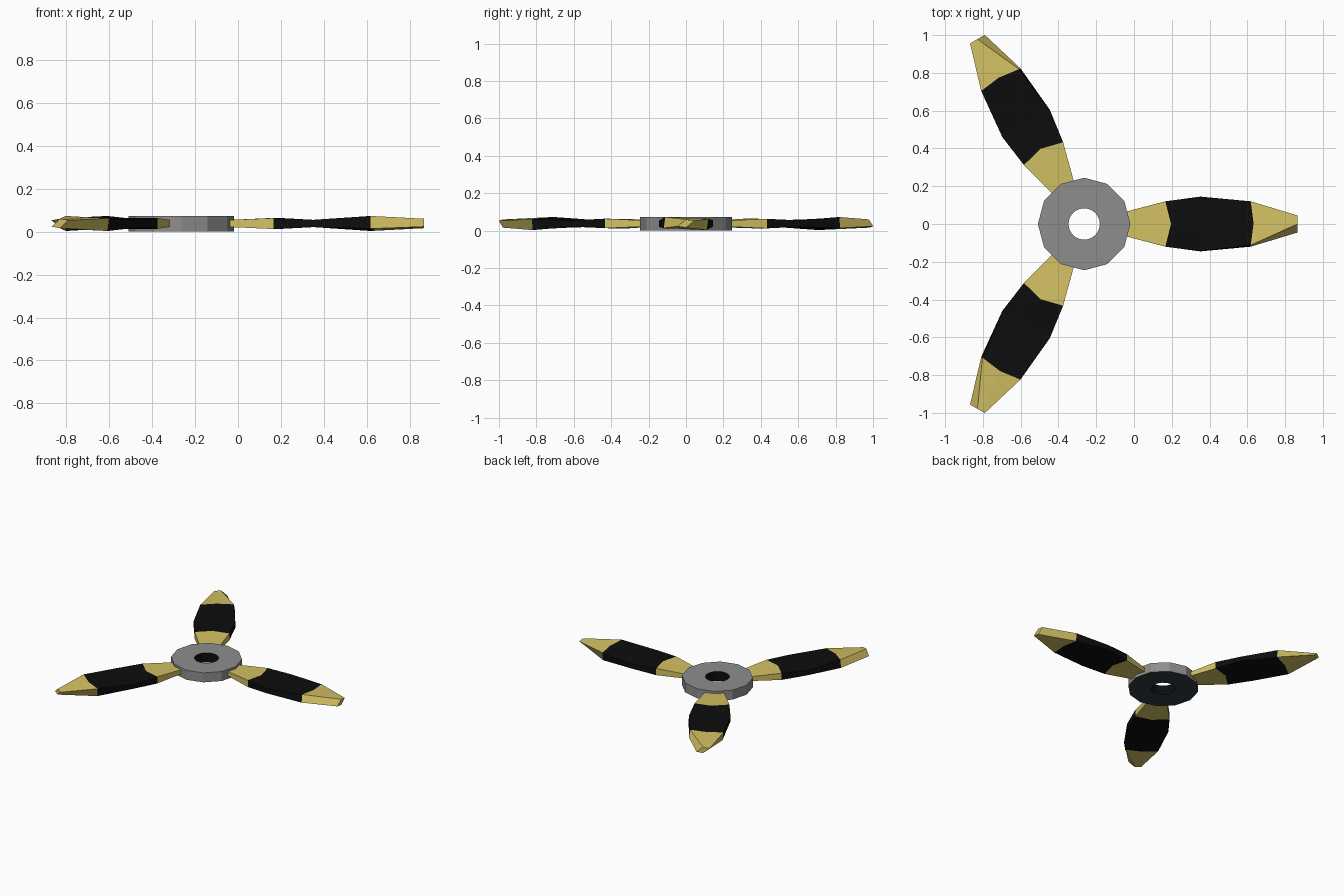
import bpy, math
from mathutils import Matrix

if "Cube" in bpy.data.objects:
    bpy.data.objects.remove(bpy.data.objects["Cube"])

CX = -0.264          # hub axis position
MID = 0.038          # blade mid-plane height


def mat(name, rgb):
    m = bpy.data.materials.new(name)
    m.diffuse_color = (*rgb, 1)
    m.use_nodes = True
    m.node_tree.nodes["Principled BSDF"].inputs["Base Color"].default_value = m.diffuse_color
    return m


yellow = mat("pale_yellow", (0.65, 0.53, 0.125))
black = mat("black", (0.004, 0.004, 0.004))
gray = mat("hub_gray", (0.27, 0.27, 0.27))
teal = mat("dark_slate", (0.03, 0.045, 0.055))


def make(name, verts, faces, mats, idx):
    me = bpy.data.meshes.new(name)
    me.from_pydata(verts, [], faces)
    for m in mats:
        me.materials.append(m)
    for p, i in zip(me.polygons, idx):
        p.material_index = i
    ob = bpy.data.objects.new(name, me)
    bpy.context.collection.objects.link(ob)
    return ob


# Hub: twelve-sided disc with a round hole, slate underside and black bore
N, R, RH, H = 24, 0.245, 0.083, 0.072
verts, faces, idx = [], [], []
for kind, z in (("out", 0), ("out", H), ("in", H), ("in", 0)):
    for i in range(N):
        a = 2 * math.pi * i / N
        r = RH if kind == "in" else R * (math.cos(math.pi / 12) if i % 2 else 1)
        verts.append((CX + r * math.cos(a), r * math.sin(a), z))
for ring, m in enumerate((0, 0, 1, 2)):   # outside, top, bore, underside
    nxt = (ring + 1) % 4
    for i in range(N):
        j = (i + 1) % N
        faces.append((ring * N + i, ring * N + j, nxt * N + j, nxt * N + i))
        idx.append(m)
make("hub", verts, faces, [gray, black, teal], idx)

# Blade sections: radius, mid-chord radius, then lower and upper front-edge (y, z offset);
# the rear edge is the half-turn copy, which gives the tip its twist
sections = [
    (0.17, 0.17, (-0.052, -0.014), (-0.052, 0.014)),
    (0.43, 0.46, (-0.120, -0.026), (-0.120, 0.025)),
    (0.615, 0.615, (-0.145, -0.017), (-0.143, 0.017)),
    (0.882, 0.897, (-0.120, -0.024), (-0.112, 0.035)),
    (1.130, 1.130, (-0.045, -0.015), (0.000, 0.022)),
]
verts, faces, idx = [], [], []
for r, rm, lo, hi in sections:
    top = ((hi[0] - lo[0]) / 2, (hi[1] - lo[1]) / 2)
    half = [(r, *lo), (r, *hi), (rm, *top)]
    verts += half + [(x, -y, -z) for x, y, z in half]
K = 6
for s in range(len(sections) - 1):
    for i in range(K):
        j = (i + 1) % K
        faces.append((s * K + i, (s + 1) * K + i, (s + 1) * K + j, s * K + j))
        idx.append(1 if s in (1, 2) else 0)   # black middle band
faces += [tuple(range(K)), tuple(range(5 * K - 1, 4 * K - 1, -1))]
idx += [0, 0]

# Three blades around the hub
for n in range(3):
    ob = make(f"blade_{n + 1}", verts, faces, [yellow, black], idx)
    ob.data.transform(Matrix.Translation((CX, 0, MID)) @
                      Matrix.Rotation(n * 2 * math.pi / 3, 4, 'Z'))
    # consistent outward normals
    import bmesh
    bm = bmesh.new()
    bm.from_mesh(ob.data)
    bmesh.ops.recalc_face_normals(bm, faces=bm.faces)
    bm.to_mesh(ob.data)
    bm.free()
